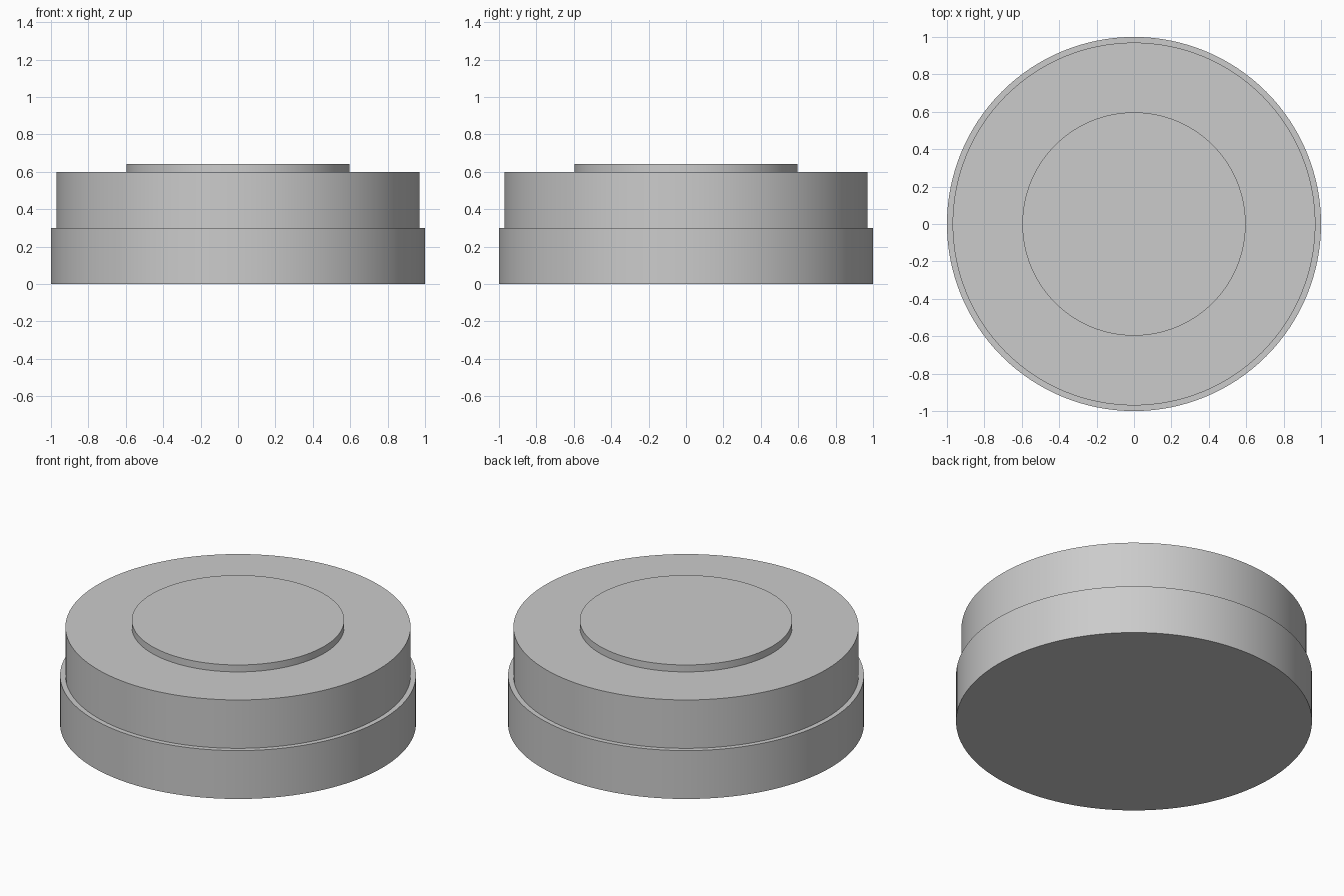
import bpy

# Remove the default cube
cube = bpy.data.objects.get("Cube")
if cube:
    bpy.data.objects.remove(cube, do_unlink=True)

SEGMENTS = 128

# Single plain grey finish
grey = bpy.data.materials.new("plain grey")
grey.use_nodes = True
colour = (0.6, 0.6, 0.6, 1.0)
grey.diffuse_color = colour
grey.node_tree.nodes["Principled BSDF"].inputs["Base Color"].default_value = colour


def disc(name, radius, bottom, top):
    """Upright cylinder between two heights."""
    bpy.ops.mesh.primitive_cylinder_add(
        vertices=SEGMENTS, radius=radius, depth=top - bottom,
        location=(0, 0, (bottom + top) / 2))
    part = bpy.context.object
    part.name = name
    part.data.materials.append(grey)
    bpy.ops.object.shade_smooth_by_angle()
    return part


# Wide base, slightly narrower body, raised cap on top
disc("base", 1.0, 0.0, 0.3)
disc("body", 0.97, 0.3, 0.6)
disc("top_cap", 0.597, 0.6, 0.643)
